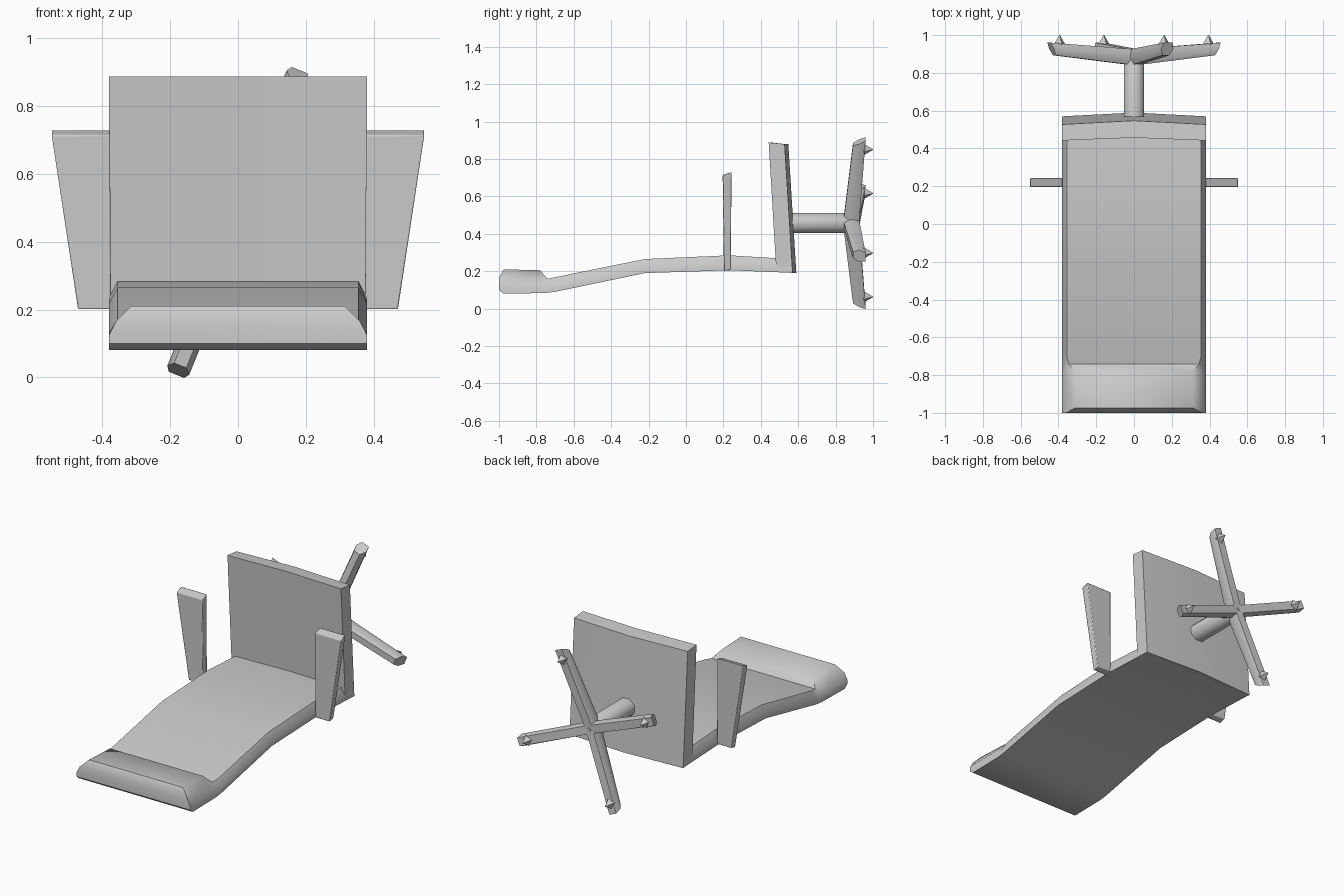
import bpy, bmesh, math
from mathutils import Vector, Matrix

cube = bpy.data.objects.get("Cube")
if cube:
    bpy.data.objects.remove(cube, do_unlink=True)

grey = bpy.data.materials.new("plain_grey")
grey.use_nodes = True
colour = (0.6, 0.6, 0.6, 1)
grey.diffuse_color = colour
grey.node_tree.nodes["Principled BSDF"].inputs["Base Color"].default_value = colour


def loft(name, rings, angle=35, bevel=0):
    """Skin a list of equal-length point rings and cap both ends."""
    bm = bmesh.new()
    rows = [[bm.verts.new(p) for p in ring] for ring in rings]
    n = len(rows[0])
    for a, b in zip(rows, rows[1:]):
        for i in range(n):
            j = (i + 1) % n
            bm.faces.new((a[i], a[j], b[j], b[i]))
    bm.faces.new(rows[0])
    bm.faces.new(rows[-1])
    bmesh.ops.recalc_face_normals(bm, faces=bm.faces)
    mesh = bpy.data.meshes.new(name)
    bm.to_mesh(mesh)
    bm.free()
    mesh.materials.append(grey)
    obj = bpy.data.objects.new(name, mesh)
    bpy.context.collection.objects.link(obj)
    if bevel:
        mod = obj.modifiers.new("soft_edges", 'BEVEL')
        mod.width, mod.segments = bevel, 2
    bpy.ops.object.select_all(action='DESELECT')
    obj.select_set(True)
    bpy.context.view_layer.objects.active = obj
    bpy.ops.object.shade_smooth_by_angle(angle=math.radians(angle))
    return obj


# Seat with leg rest: y, bottom, top, half width of the top
W = 0.38
stations = [(-1.0, 0.10, 0.165, 0.36), (-0.975, 0.08, 0.21, 0.315),
            (-0.78, 0.083, 0.205, 0.31), (-0.74, 0.085, 0.16, 0.345),
            (-0.70, 0.09, 0.168, 0.355), (-0.22, 0.19, 0.265, 0.355),
            (0.23, 0.205, 0.285, 0.355), (0.56, 0.192, 0.265, 0.355)]
loft("seat", [[(-W, y, lo), (W, y, lo), (W, y, lo + 0.4 * (hi - lo)),
               (top, y, hi), (-top, y, hi), (-W, y, lo + 0.4 * (hi - lo))]
              for y, lo, hi, top in stations], angle=50)


# Backrest, slightly folded along its middle
def back_ring(front, rear, z_front, z_rear):
    return [(-W, front, z_front), (0, front + 0.015, z_front), (W, front, z_front),
            (W, rear - 0.02, z_rear), (0, rear, z_rear), (-W, rear - 0.02, z_rear)]


loft("backrest", [back_ring(0.483, 0.59, 0.2, 0.19),
                  back_ring(0.442, 0.547, 0.888, 0.88)])

# Flared armrests
for side, label in ((1, "left"), (-1, "right")):
    loft(label + "_armrest",
         [[(side * 0.375, 0.203, 0.2), (side * bot, 0.203, 0.2),
           (side * bot, 0.24, 0.21), (side * 0.375, 0.24, 0.21)]
          if low else
          [(side * 0.378, 0.196, 0.715), (side * 0.55, 0.196, 0.715),
           (side * 0.55, 0.243, 0.73), (side * 0.378, 0.243, 0.73)]
          for low, bot in ((True, 0.472), (False, 0))], bevel=0.004)

# Central column with pointed end
HUB = 0.457


def round_ring(y, r, n=8):
    return [(r * math.cos(math.tau * (i + 0.5) / n), y,
             HUB + r * math.sin(math.tau * (i + 0.5) / n)) for i in range(n)]


loft("column", [round_ring(0.53, 0.058), round_ring(0.84, 0.058),
                round_ring(0.93, 0.008)], angle=50)


# Four splayed base legs, each with a pointed foot
def leg_ring(r_front, r_back, front, back, half):
    mid_y, mid_r = (front + back) / 2, (r_front + r_back) / 2
    return [(r_front, front, -half * 0.55), (r_front, front, half * 0.55),
            (mid_r, mid_y, half), (r_back, back, half * 0.7),
            (r_back, back, -half * 0.7), (mid_r, mid_y, -half)]


for k in range(4):
    turn = Matrix.Translation((0, 0, HUB)) @ Matrix.Rotation(
        -math.radians(68 + 90 * k), 4, 'Y')
    place = lambda ring: [turn @ Vector(p) for p in ring]
    loft("base_leg_%d" % (k + 1),
         [place(leg_ring(0.0, 0.0, 0.84, 0.925, 0.035)),
          place(leg_ring(0.455, 0.485, 0.893, 0.96, 0.035))], angle=50)
    foot = [[(0.425 + r * math.cos(a * math.pi / 2), y,
              r * math.sin(a * math.pi / 2)) for a in range(4)]
            for y, r in ((0.95, 0.033), (1.0, 0.002))]
    loft("foot_%d" % (k + 1), [place(ring) for ring in foot], angle=20)
